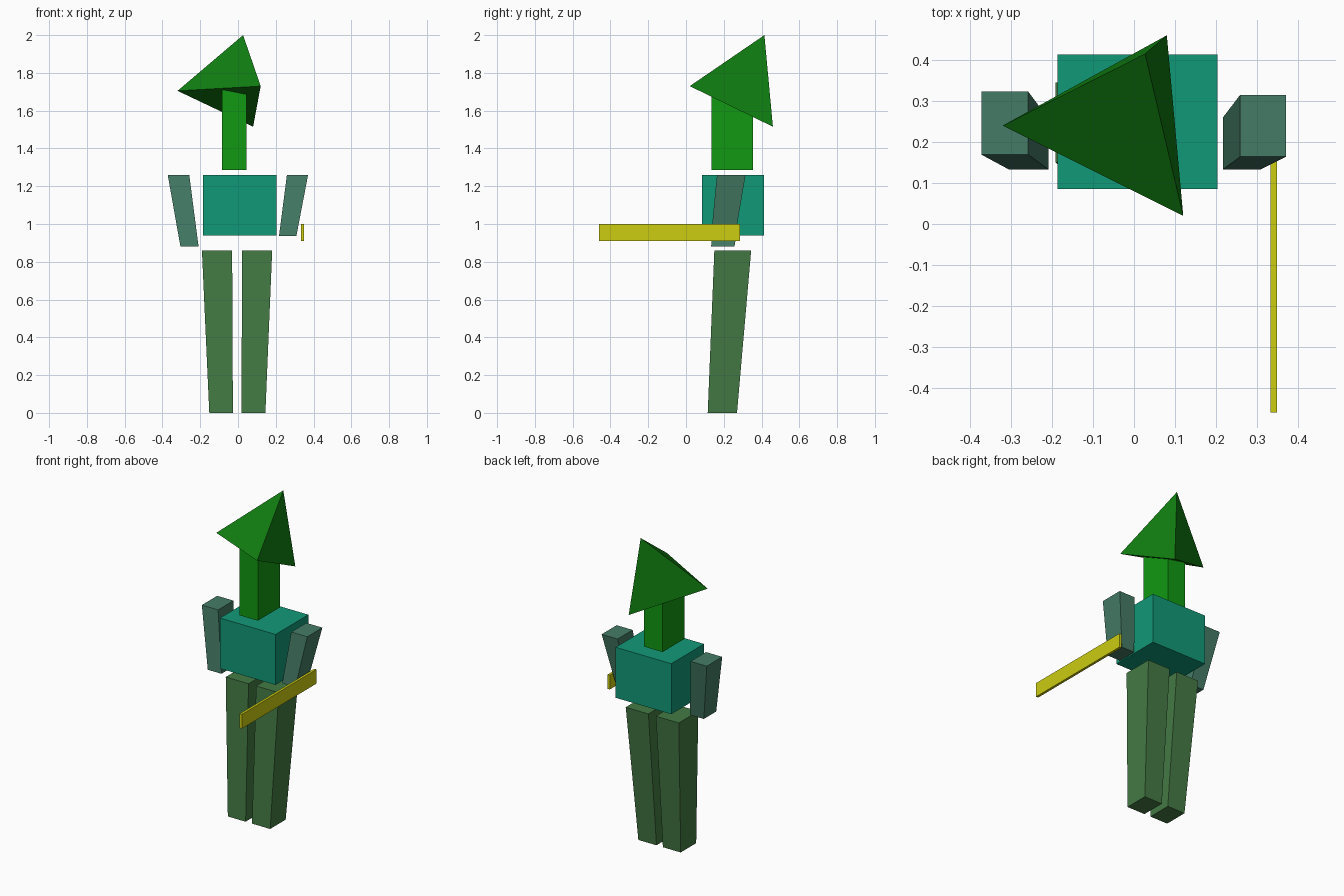
import bpy

if "Cube" in bpy.data.objects:
    bpy.data.objects.remove(bpy.data.objects["Cube"])


def material(name, r, g, b):
    """Flat colour from 0-255 display values, stored as linear."""
    def lin(c):
        c /= 255
        return c / 12.92 if c <= 0.04045 else ((c + 0.055) / 1.055) ** 2.4
    m = bpy.data.materials.new(name)
    m.diffuse_color = (lin(r), lin(g), lin(b), 1)
    m.use_nodes = True
    m.node_tree.nodes["Principled BSDF"].inputs["Base Color"].default_value = m.diffuse_color
    return m


def add_mesh(name, verts, faces, mat):
    me = bpy.data.meshes.new(name)
    me.from_pydata(verts, [], faces)
    me.materials.append(mat)
    ob = bpy.data.objects.new(name, me)
    bpy.context.collection.objects.link(ob)
    return ob


def block(name, bottom, top, mat):
    """Box lofted between two level rectangles (x0, x1, y0, y1, z)."""
    verts = []
    for x0, x1, y0, y1, z in (bottom, top):
        verts += [(x0, y0, z), (x1, y0, z), (x1, y1, z), (x0, y1, z)]
    faces = [(3, 2, 1, 0), (4, 5, 6, 7)]
    faces += [(i, (i + 1) % 4, (i + 1) % 4 + 4, i + 4) for i in range(4)]
    return add_mesh(name, verts, faces, mat)


head_green = material("head green", 17, 128, 17)
neck_green = material("neck green", 17, 153, 17)
teal = material("torso teal", 17, 153, 119)
sage = material("arm sage", 69, 124, 102)
moss = material("leg moss", 68, 122, 68)
yellow = material("blade yellow", 204, 204, 17)

# Head: tilted tetrahedron
add_mesh("head",
         [(-0.32, 0.24, 1.705), (0.12, 0.02, 1.73),
          (0.08, 0.46, 1.515), (0.027, 0.415, 2.0)],
         [(0, 2, 1), (0, 1, 3), (1, 2, 3), (2, 0, 3)], head_green)

# Neck and torso: straight blocks
block("neck", (-0.085, 0.044, 0.136, 0.356, 1.285),
      (-0.085, 0.044, 0.136, 0.356, 1.712), neck_green)
block("torso", (-0.186, 0.204, 0.085, 0.413, 0.94),
      (-0.186, 0.204, 0.085, 0.413, 1.26), teal)

# Arms: leaning inward and forward toward the hands
block("left_arm", (-0.305, -0.209, 0.133, 0.257, 0.882),
      (-0.372, -0.258, 0.169, 0.323, 1.26), sage)
block("right_arm", (0.217, 0.309, 0.133, 0.260, 0.936),
      (0.259, 0.371, 0.164, 0.315, 1.26), sage)

# Legs: tapering to the feet
block("left_leg", (-0.152, -0.027, 0.115, 0.270, 0.0),
      (-0.191, -0.031, 0.150, 0.345, 0.86), moss)
block("right_leg", (0.018, 0.145, 0.115, 0.270, 0.0),
      (0.022, 0.181, 0.150, 0.345, 0.86), moss)

# Blade: thin plank held forward beside the right hand
block("blade", (0.333, 0.349, -0.46, 0.287, 0.91),
      (0.333, 0.349, -0.46, 0.287, 1.0), yellow)
